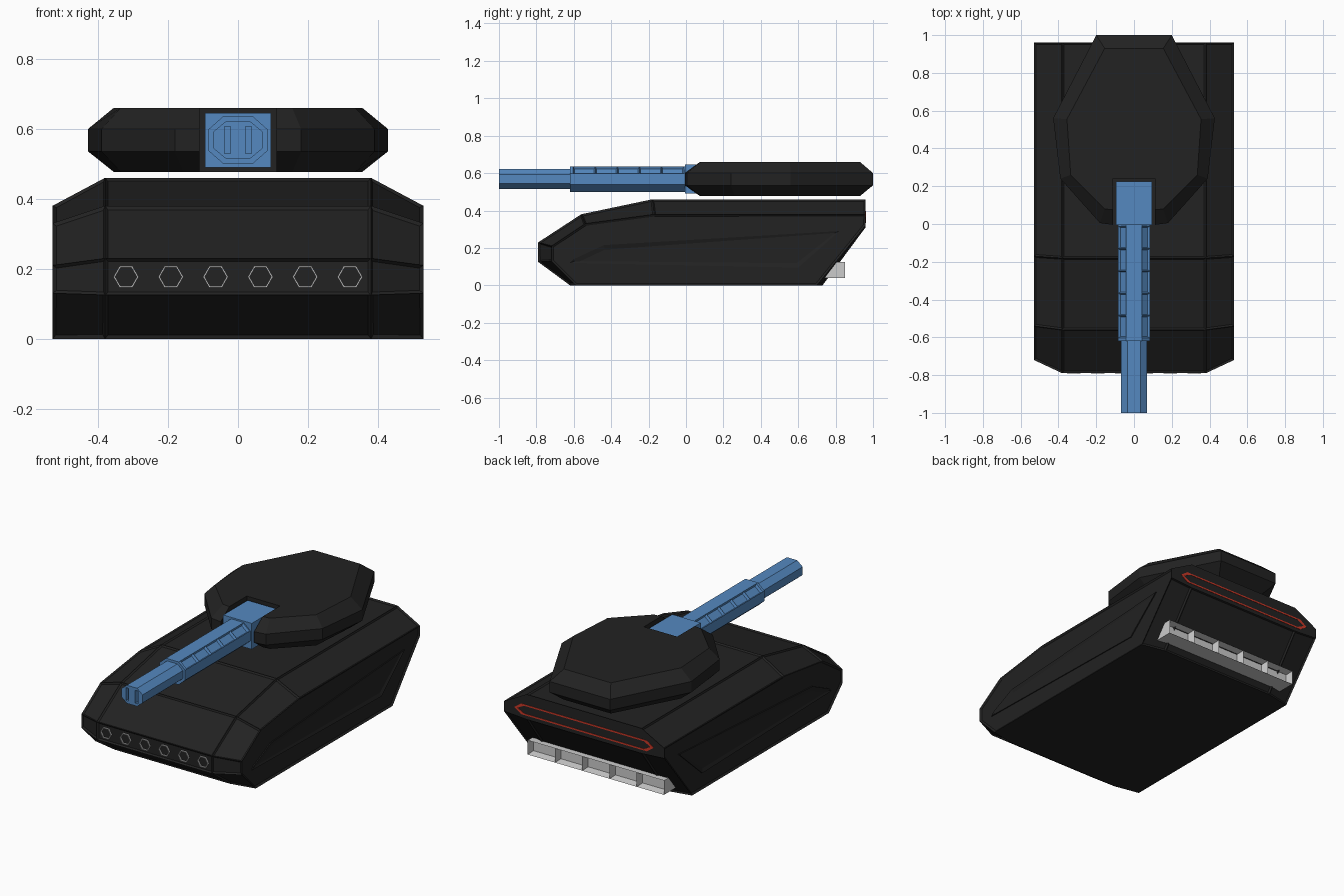
import bpy, bmesh, math
from mathutils import Vector

if "Cube" in bpy.data.objects:
    bpy.data.objects.remove(bpy.data.objects["Cube"])


def material(name, rgb):
    m = bpy.data.materials.new(name)
    m.diffuse_color = (*rgb, 1)
    m.use_nodes = True
    m.node_tree.nodes["Principled BSDF"].inputs["Base Color"].default_value = m.diffuse_color
    return m


DARK = material("dark_armour", (0.016, 0.016, 0.016))
BLUE = material("blue_metal", (0.09, 0.25, 0.53))
RED = material("red_lamp", (0.6, 0.04, 0.02))


def finish(name, bm, mat=None):
    bmesh.ops.recalc_face_normals(bm, faces=bm.faces)
    me = bpy.data.meshes.new(name)
    bm.to_mesh(me)
    bm.free()
    ob = bpy.data.objects.new(name, me)
    bpy.context.collection.objects.link(ob)
    if mat:
        me.materials.append(mat)
    return ob


def loft(rings, closed=False):
    """Skin equal-length point rings; cap the ends, or join last to first."""
    bm = bmesh.new()
    vs = [[bm.verts.new(p) for p in r] for r in rings]
    pairs = list(zip(vs, vs[1:])) + ([(vs[-1], vs[0])] if closed else [])
    for a, b in pairs:
        for i in range(len(a)):
            j = (i + 1) % len(a)
            bm.faces.new((a[i], a[j], b[j], b[i]))
    if not closed:
        bm.faces.new(vs[0])
        bm.faces.new(vs[-1])
    bmesh.ops.recalc_face_normals(bm, faces=bm.faces)
    bm.normal_update()
    return bm


def recess(bm, test, width, depth):
    faces = [f for f in bm.faces if test(f)]
    bmesh.ops.inset_individual(bm, faces=faces, thickness=width, depth=-depth)


def box(name, lo, hi, mat=None):
    rings = [[(x, lo[1], lo[2]), (x, hi[1], lo[2]), (x, hi[1], hi[2]), (x, lo[1], hi[2])]
             for x in (lo[0], hi[0])]
    return finish(name, loft(rings), mat)


# Hull: wide centre section lofted to slimmer outer profiles, framed panels
centre = [(-.79, .125), (-.79, .23), (-.56, .38), (-.18, .46),
          (.96, .46), (.96, .31), (.73, 0), (-.62, 0)]
outer = [(-.72, .13), (-.72, .21), (-.54, .33), (-.17, .38),
         (.96, .38), (.96, .32), (.70, 0), (-.59, 0)]
hull = loft([[(x, y, z) for y, z in prof] for x, prof in
             ((-.53, outer), (-.38, centre), (.38, centre), (.53, outer))])
recess(hull, lambda f: f.normal.z > -.98 and f.normal.y < .97, .012, .008)
finish("hull", hull, DARK)

# Raised wedge panel on each side
wedge = [(-.62, .12), (-.60, .14), (-.44, .215), (.82, .29), (.60, .095)]
for s, side in ((1, "right"), (-1, "left")):
    bm = loft([[(s * x, y, z) for y, z in wedge] for x in (.51, .528)])
    recess(bm, lambda f: abs(f.normal.x) > .9 and abs(f.calc_center_median().x) > .52, .025, .006)
    finish(side + "_side_panel", bm, DARK)


# Flat frames: six headlamp rings in the nose, tail lamp outline at the rear
def frame(name, out, inn, y0, y1, mat=None):
    rings = [[(x, y, z) for x, z in pts]
             for pts, y in ((out, y0), (out, y1), (inn, y1), (inn, y0))]
    return finish(name, loft(rings, True), mat)


def hexagon(cx, cz, r):
    return [(cx + r * math.cos(k * math.pi / 3), cz + r * math.sin(k * math.pi / 3))
            for k in range(6)]


for i in range(6):
    x = (i - 2.5) * .128
    frame(f"headlamp_{i + 1}", hexagon(x, .177, .036), hexagon(x, .177, .031), -.791, -.775)


def long_hex(w, h, z):
    return [(w, z), (w - .045, z + h), (-w + .045, z + h),
            (-w, z), (-w + .045, z - h), (w - .045, z - h)]


frame("tail_lamp", long_hex(.46, .032, .365), long_hex(.44, .023, .365), .95, .962, RED)

# Rear grille with five open bays
xs = [-.45 + .18 * i for i in range(6)]
grille = loft([[(x, .74, .04), (x, .85, .04), (x, .85, .125), (x, .805, .125)] for x in xs])
recess(grille, lambda f: f.normal.y > .9, .011, .045)
finish("rear_grille", grille)

# Turret: bevelled octagon with a slot at the front for the gun
rim = [(.11, .24), (.11, -.005), (.18, .005), (.39, .24), (.428, .56), (.20, 1.0)]
deck = [(.11, .24), (.11, .075), (.155, .08), (.335, .26), (.355, .555), (.155, .93)]


def mirrored(half, z):
    return [(x, y, z) for x, y in half] + [(-x, y, z) for x, y in reversed(half)]


finish("turret", loft([mirrored(deck, .477), mirrored(rim, .535),
                       mirrored(rim, .60), mirrored(deck, .66)]), DARK)

# Gun mount block
box("gun_mount", (-.094, -.005, .49), (.094, .225, .645), BLUE)


# Octagonal barrel sleeve with vents, and thinner barrel
def octagon(y, w, h, fw, fh, z=.568):
    q = [(w, fh), (fw, h), (-fw, h), (-w, fh), (-w, -fh), (-fw, -h), (fw, -h), (w, -fh)]
    return [(a, y, z + b) for a, b in q]


sleeve = loft([octagon(y, .085, .068, .042, .03) for y in
               (-.62, -.603, -.485, -.367, -.249, -.131, -.012, .02)])
recess(sleeve, lambda f: f.normal.z > .3 and abs(f.normal.x) > .3
       and -.603 < f.calc_center_median().y < -.02, .009, .014)
finish("barrel_sleeve", sleeve, BLUE)

barrel = finish("barrel", loft([octagon(y, .07, .054, .034, .024) for y in (-1, -.6)]), BLUE)

# Twin muzzle slots
for x in (-.03, .03):
    cutter = box("muzzle_slot_cutter", (x - .009, -1.05, .53), (x + .009, -.93, .606))
    cutter.hide_render = True
    mod = barrel.modifiers.new("slot", "BOOLEAN")
    mod.object, mod.operation, mod.solver = cutter, "DIFFERENCE", "EXACT"
    bpy.context.view_layer.objects.active = barrel
    bpy.ops.object.modifier_apply(modifier=mod.name)
    bpy.data.objects.remove(cutter)
